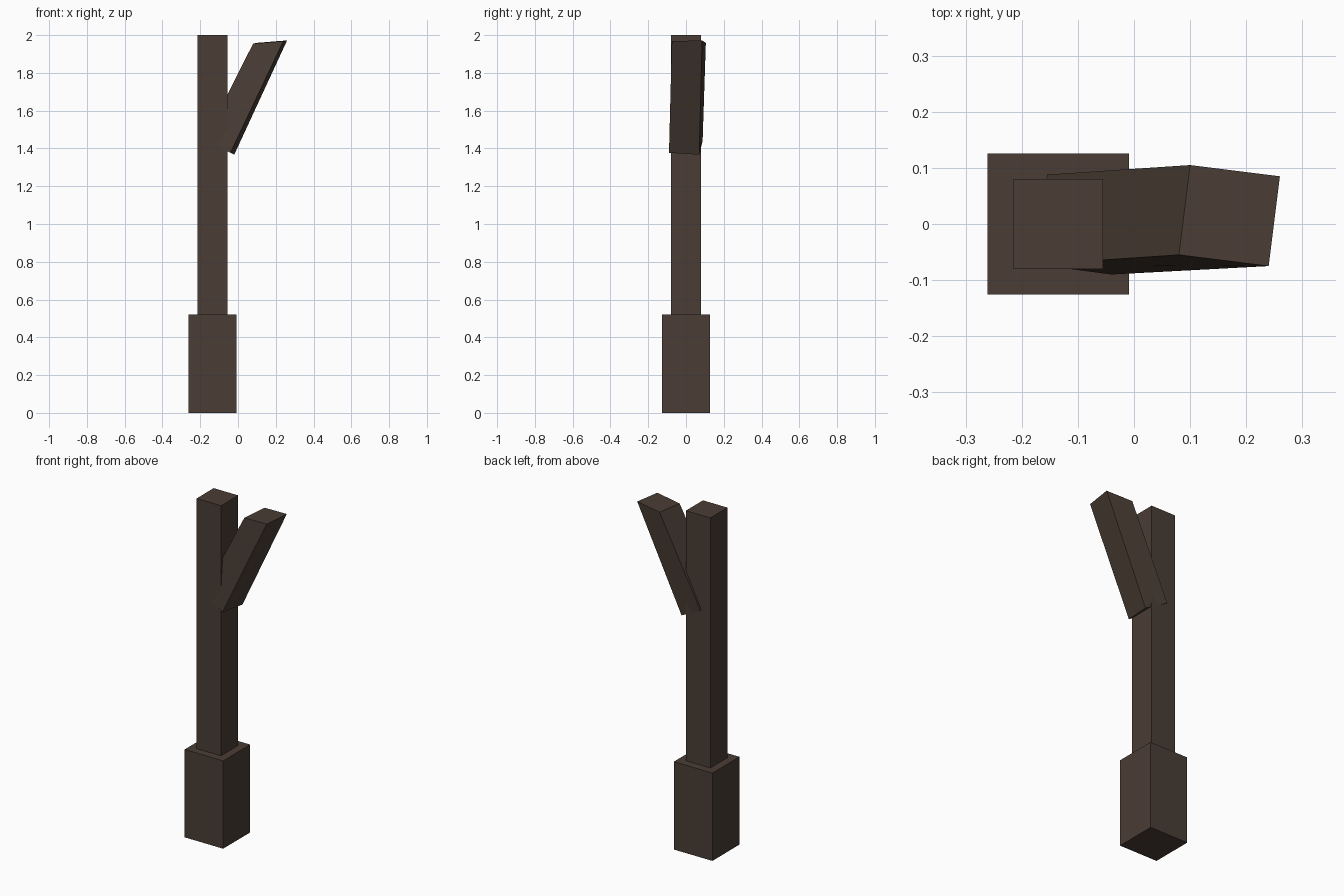
import bpy

if "Cube" in bpy.data.objects:
    bpy.data.objects.remove(bpy.data.objects["Cube"])

bark = bpy.data.materials.new("bark")
bark.diffuse_color = (0.068, 0.047, 0.035, 1)
bark.use_nodes = True
bark.node_tree.nodes["Principled BSDF"].inputs["Base Color"].default_value = bark.diffuse_color


def prism(name, bottom, top):
    """Closed four-sided solid between two corner loops (counter-clockwise from above)."""
    sides = [(i, (i + 1) % 4, (i + 1) % 4 + 4, i + 4) for i in range(4)]
    mesh = bpy.data.meshes.new(name)
    mesh.from_pydata(bottom + top, [], [(3, 2, 1, 0), (4, 5, 6, 7)] + sides)
    mesh.materials.append(bark)
    obj = bpy.data.objects.new(name, mesh)
    bpy.context.collection.objects.link(obj)
    return obj


def square(cx, half, z):
    return [(cx + sx * half, sy * half, z)
            for sx, sy in ((-1, -1), (1, -1), (1, 1), (-1, 1))]


# Thick foot and slim upright trunk
prism("trunk_base", square(-0.135, 0.126, 0), square(-0.135, 0.126, 0.52))
prism("trunk", square(-0.135, 0.08, 0.5), square(-0.135, 0.08, 2.0))

# Leaning branch: square-cut lower end, nearly level top
prism("branch",
      [(-0.175, -0.072, 1.45), (-0.04, -0.09, 1.377),
       (-0.02, 0.07, 1.367), (-0.155, 0.088, 1.44)],
      [(0.08, -0.055, 1.955), (0.24, -0.075, 1.968),
       (0.26, 0.085, 1.972), (0.10, 0.105, 1.959)])
